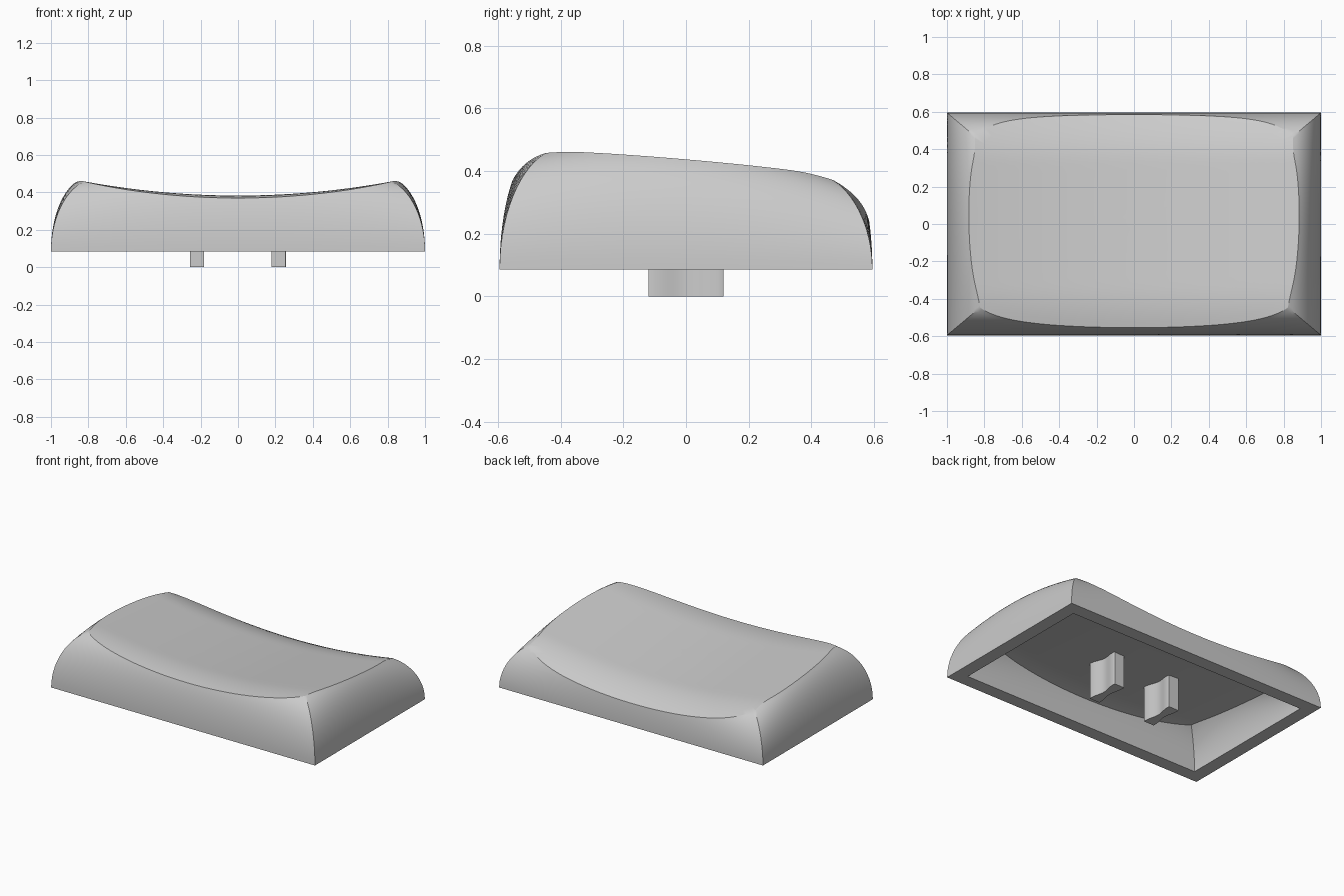
import bpy, bmesh, math

cube = bpy.data.objects.get("Cube")
if cube:
    bpy.data.objects.remove(cube)

BASE = 0.085      # height of the open lower edge
HX, HY = 1.0, 0.595
N = 40            # segments per side
WALL, TOP = 14, 16

mat = bpy.data.materials.new("light grey plastic")
mat.use_nodes = True
grey = (0.6, 0.6, 0.6, 1)
mat.diffuse_color = grey
mat.node_tree.nodes["Principled BSDF"].inputs["Base Color"].default_value = grey


def dish(x, y):
    """Scooped top, sloping to the back and rolling off at both ends."""
    roll = 0.9 if y > 0 else 0.6
    return 0.35 - 0.09 * y - roll * max(0, abs(y) - 0.33) ** 2 + 0.112 * x * x


def ceiling(x, y):
    return dish(x, y) - 0.12


def wall_arc(u, v):
    """Height and fullness of the wall arc at a point of the unit outline."""
    if abs(u) > 0.9999:
        return 0.39 - 0.038 * v - 0.045 * v * v, 1.8 + 0.42 * (1 - v * v)
    bulge = 1 - u * u
    if v < 0:
        return 0.383 + 0.032 * bulge, 1.8 + 0.75 * bulge
    return 0.307 + 0.14 * bulge ** 2, 1.8 + 0.45 * bulge


def outline():
    """Unit square, anticlockwise, with points closer together at corners."""
    pts = []
    for side in range(4):
        for i in range(N):
            s = -math.cos(math.pi * i / N) * 0.5 + (2 * i / N - 1) * 0.5
            pts.append([(s, -1), (1, s), (-s, 1), (-1, -s)][side])
    return pts


def bridge(bm, a, b):
    for i in range(len(a)):
        k = (i + 1) % len(a)
        bm.faces.new((a[i], a[k], b[k], b[i]))


def dome(bm, hx, hy, lean_x, lean_y, drop, top):
    """Curved walls rising from a rectangle to a rim, closed by a top surface."""
    wall, rim = [[] for _ in range(WALL + 1)], []
    for u, v in outline():
        height, power = wall_arc(u, v)

        def point(t):
            inset = 1 - t
            return (u * (hx - lean_x * inset), v * (hy - lean_y * inset),
                    BASE + (height - drop) * math.sqrt(max(0, 1 - t ** power)))
        lo, hi = 0.0, 1.0
        for _ in range(30):
            mid = (lo + hi) / 2
            x, y, z = point(mid)
            if z > top(x, y):
                lo = mid
            else:
                hi = mid
        for j in range(WALL + 1):
            a = math.acos(lo) * j / WALL
            wall[j].append(bm.verts.new(point(math.cos(a))))
        rim.append(wall[-1][-1].co.copy())
    for a, b in zip(wall, wall[1:]):
        bridge(bm, a, b)
    last = wall[-1]
    for j in range(1, TOP):
        k = 1 - j / TOP
        ring = [bm.verts.new((p.x * k, p.y * k, top(p.x * k, p.y * k))) for p in rim]
        bridge(bm, last, ring)
        last = ring
    centre = bm.verts.new((0, 0, top(0, 0)))
    for i in range(len(last)):
        bm.faces.new((last[i], last[(i + 1) % len(last)], centre))
    return wall[0]


def finish(bm, name, angle):
    bmesh.ops.recalc_face_normals(bm, faces=bm.faces)
    mesh = bpy.data.meshes.new(name)
    bm.to_mesh(mesh)
    bm.free()
    mesh.materials.append(mat)
    ob = bpy.data.objects.new(name, mesh)
    bpy.context.collection.objects.link(ob)
    bpy.ops.object.select_all(action='DESELECT')
    ob.select_set(True)
    bpy.context.view_layer.objects.active = ob
    bpy.ops.object.shade_smooth_by_angle(angle=math.radians(angle))


# Hollow cap: outer shell, inner cavity and the flat lower edge between them
bm = bmesh.new()
outer = dome(bm, HX, HY, 0.22, 0.185, 0, dish)
inner = dome(bm, HX - 0.09, HY - 0.09, 0.26, 0.23, 0.06, ceiling)
bridge(bm, outer, inner)
finish(bm, "cap_shell", 28)

# Two mounting posts with a narrowed waist
for name, cx in (("left_post", 0.217), ("right_post", -0.219)):
    bm = bmesh.new()
    edge = [(0.037, -0.119)]
    for i in range(17):
        y = -0.116 + 0.232 * i / 16
        waist = 0.5 + 0.5 * math.cos(math.pi * min(1, abs(y) / 0.1))
        edge.append((0.0385 - 0.016 * waist, y))
    edge.append((0.037, 0.119))
    loop = edge + [(-x, y) for x, y in reversed(edge)]
    low = [bm.verts.new((cx + x, y, 0)) for x, y in loop]
    high = [bm.verts.new((cx + x, y, 0.26)) for x, y in loop]
    bridge(bm, low, high)
    bm.faces.new(low)
    bm.faces.new(high)
    finish(bm, name, 30)
